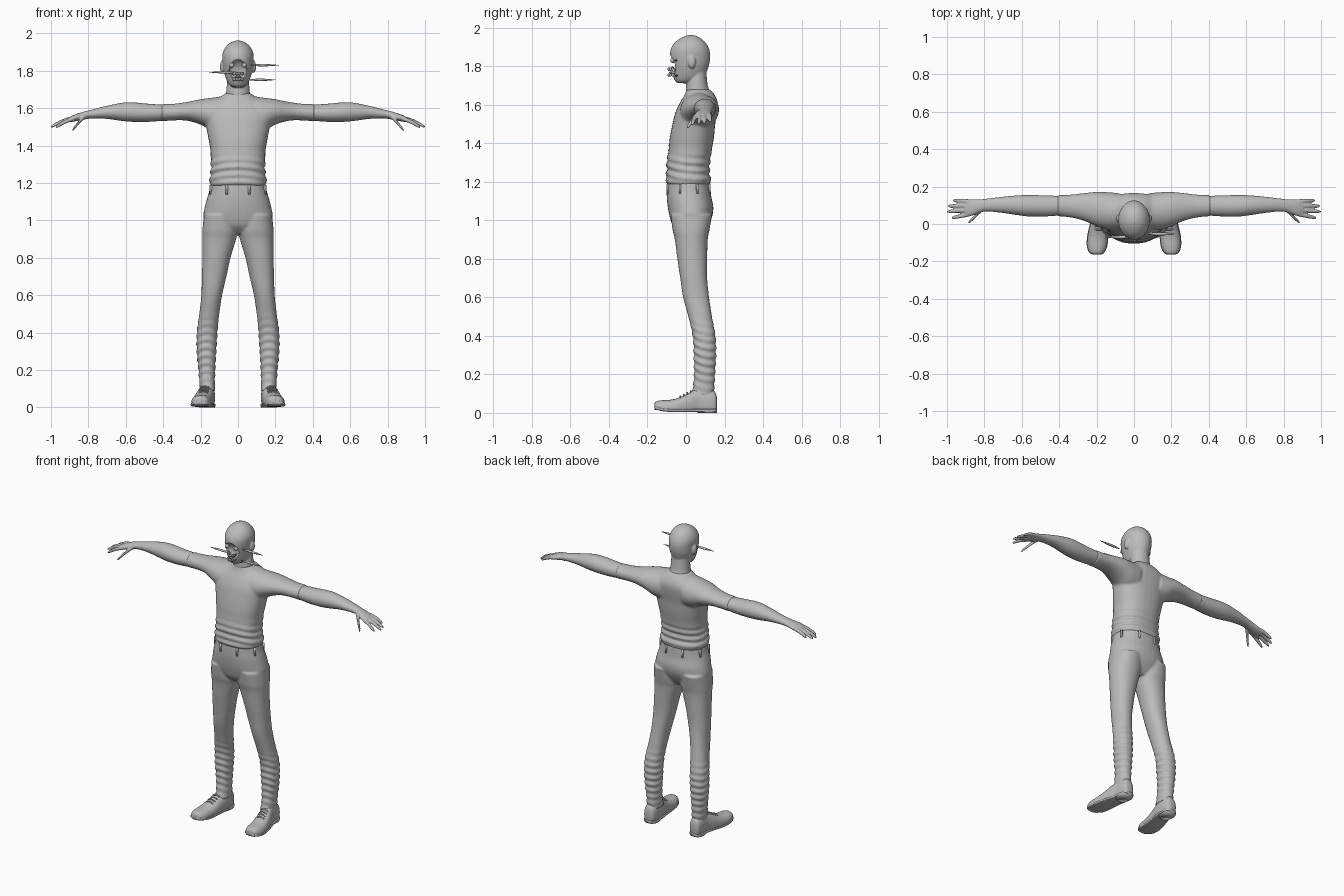
import bpy, bmesh, math
from mathutils import Vector

cube = bpy.data.objects.get("Cube")
if cube:
    bpy.data.objects.remove(cube, do_unlink=True)

grey = bpy.data.materials.new("plain grey")
grey.use_nodes = True
grey.diffuse_color = (0.5, 0.5, 0.5, 1)
grey.node_tree.nodes["Principled BSDF"].inputs["Base Color"].default_value = (0.5, 0.5, 0.5, 1)


def spline(rings, steps):
    """Smooth in-between rings (Catmull-Rom)."""
    out = []
    last = len(rings) - 1
    for i in range(last):
        a, b = rings[max(i - 1, 0)], rings[i]
        c, d = rings[i + 1], rings[min(i + 2, last)]
        for s in range(steps):
            t = s / steps
            out.append([q + t * (r - p) / 2 + t * t * (2 * p - 5 * q + 4 * r - e) / 2
                        + t ** 3 * (3 * q - p - 3 * r + e) / 2
                        for p, q, r, e in zip(a, b, c, d)])
    return out + [list(rings[last])]


def loft(bm, rings, axis="z", side=1, sides=32, power=2.0, floor=-9, fold=None, steps=4):
    """Rings are (position, low a, high a, low b, high b) across the axis."""
    loops = []
    for t, a0, a1, b0, b1 in spline(rings, steps):
        loop = []
        for k in range(sides):
            ang = math.tau * k / sides
            c, s = math.cos(ang), math.sin(ang)
            grow = 0
            if fold and fold[0] < t < fold[1]:
                fade = math.sin(math.pi * (t - fold[0]) / (fold[1] - fold[0]))
                grow = fold[2] * fade * math.sin(t * 150 + 2 * math.sin(ang) + math.cos(2 * ang))
            a = (a0 + a1) / 2 + ((a1 - a0) / 2 + grow) * math.copysign(abs(c) ** (2 / power), c)
            b = (b0 + b1) / 2 + ((b1 - b0) / 2 + grow) * math.copysign(abs(s) ** (2 / power), s)
            x, y, z = {"z": (a, b, t), "x": (t, a, b), "y": (a, t, b)}[axis]
            loop.append(bm.verts.new((x * side, y, max(z, floor))))
        loops.append(loop)
    for low, high in zip(loops, loops[1:]):
        for k in range(sides):
            n = (k + 1) % sides
            bm.faces.new((low[k], low[n], high[n], high[k]))
    bm.faces.new(loops[0])
    bm.faces.new(loops[-1])


def bake(obj):
    deps = bpy.context.evaluated_depsgraph_get()
    mesh = bpy.data.meshes.new_from_object(obj.evaluated_get(deps))
    obj.modifiers.clear()
    obj.data = mesh


def finish(name, bm, voxel=0, smooth=4):
    bmesh.ops.recalc_face_normals(bm, faces=bm.faces[:])
    mesh = bpy.data.meshes.new(name)
    bm.to_mesh(mesh)
    bm.free()
    obj = bpy.data.objects.new(name, mesh)
    bpy.context.collection.objects.link(obj)
    if voxel:
        blend = obj.modifiers.new("blend", "REMESH")
        blend.mode = "VOXEL"
        blend.voxel_size = voxel
        soft = obj.modifiers.new("soften", "SMOOTH")
        soft.factor, soft.iterations = 0.5, smooth
        bake(obj)
    obj.data.materials.clear()
    obj.data.materials.append(grey)
    obj.data.shade_smooth()
    return obj


def even(rows):
    """Rows with a half width become rings centred on x = 0."""
    return [(z, -w, w, y0, y1) for z, w, y0, y1 in rows]


def ball(bm, centre, size):
    new = bmesh.ops.create_uvsphere(bm, u_segments=16, v_segments=10, radius=1)["verts"]
    for v in new:
        v.co = Vector(centre) + Vector(p * s for p, s in zip(v.co, size))


# Shirt: torso blended with two sleeves
torso = even([(1.185, .148, -.098, .127), (1.21, .153, -.104, .13), (1.25, .147, -.1, .122),
              (1.3, .145, -.1, .125), (1.37, .147, -.09, .135), (1.43, .157, -.084, .145),
              (1.5, .17, -.07, .152), (1.56, .182, -.055, .162), (1.61, .165, -.032, .165),
              (1.65, .11, -.008, .15), (1.68, .068, .002, .125)])
sleeve = [(.08, -.03, .165, 1.47, 1.665), (.14, -.03, .17, 1.48, 1.656),
          (.2, -.012, .172, 1.512, 1.648), (.27, .018, .165, 1.533, 1.634),
          (.34, .035, .157, 1.535, 1.624), (.41, .042, .154, 1.53, 1.622)]
bm = bmesh.new()
loft(bm, torso, power=2.3, fold=(1.17, 1.36, .006), steps=8)
for side in (1, -1):
    loft(bm, sleeve, "x", side)
shirt = finish("shirt", bm, .007, 5)

# Button strip down the chest
bm = bmesh.new()
bmesh.ops.create_grid(bm, x_segments=1, y_segments=60, size=1)
for v in bm.verts:
    v.co = (.012 + v.co.x * .004, -.2, 1.43 + v.co.y * .21)
strip = finish("button_strip", bm)
wrap = strip.modifiers.new("wrap", "SHRINKWRAP")
wrap.target = shirt
wrap.wrap_method = "PROJECT"
wrap.use_project_y = True
wrap.use_positive_direction = True
wrap.offset = .002
bake(strip)

# Trousers: hips blended with two legs
hips = even([(.93, .05, -.03, .085), (.97, .14, -.068, .113), (1.02, .183, -.085, .136),
             (1.07, .178, -.095, .142), (1.12, .165, -.1, .132), (1.16, .153, -.1, .128),
             (1.198, .147, -.098, .125)])
leg = [(1.03, .01, .182, -.08, .136), (.95, .0, .19, -.07, .122), (.9, .01, .19, -.058, .113),
       (.8, .04, .19, -.045, .11), (.7, .062, .193, -.03, .11), (.6, .085, .196, -.015, .12),
       (.5, .1, .207, .012, .135), (.4, .11, .22, .035, .153), (.3, .116, .22, .04, .156),
       (.2, .122, .211, .042, .151), (.13, .123, .206, .035, .147), (.09, .12, .206, .025, .146)]
bm = bmesh.new()
loft(bm, hips, power=2.2)
for side in (1, -1):
    loft(bm, leg, side=side, power=2.2, fold=(.07, .5, .005), steps=12)
finish("trousers", bm, .007, 4)

# Belt loops around the waistband
bm = bmesh.new()
for k in range(8):
    ang = math.tau * (k + .5) / 8
    x, y = .157 * math.cos(ang), .014 + .117 * math.sin(ang)
    loft(bm, [(1.14, x - .006, x + .006, y - .006, y + .006),
              (1.19, x - .006, x + .006, y - .006, y + .006)], sides=8, power=4, steps=1)
finish("belt_loops", bm)

# Bare arms with hands
arm = [(.39, .046, .15, 1.534, 1.618), (.48, .04, .153, 1.527, 1.624), (.56, .04, .155, 1.527, 1.631),
       (.62, .047, .153, 1.532, 1.629), (.7, .059, .146, 1.543, 1.613), (.78, .067, .136, 1.545, 1.593),
       (.82, .062, .132, 1.54, 1.583), (.87, .043, .132, 1.53, 1.567), (.905, .043, .128, 1.525, 1.552)]
# Each finger: start and tip as (x, y, z)
fingers = [((.88, .121, 1.547), (.968, .126, 1.512)), ((.88, .098, 1.547), (.995, .096, 1.503)),
           ((.88, .075, 1.545), (1.0, .066, 1.5)), ((.88, .052, 1.543), (.975, .032, 1.497)),
           ((.815, .075, 1.557), (.887, .005, 1.48))]
for side, label in ((1, "left"), (-1, "right")):
    bm = bmesh.new()
    loft(bm, arm, "x", side)
    for start, tip in fingers:
        rings = []
        for t, r in ((0, .012), (.4, .0115), (.85, .0095), (1, .004)):
            x, y, z = Vector(start).lerp(Vector(tip), t)
            z += .006 * math.sin(math.pi * t)
            rings.append((x, y - r, y + r, z - r, z + r))
        loft(bm, rings, "x", side, sides=12)
    finish(label + "_arm", bm, .0045, 3)

# Head blended with neck and ears
neck = even([(1.62, .08, .01, .135), (1.66, .067, .0, .127), (1.7, .062, .0, .113), (1.78, .055, .015, .105)])
skull = even([(1.712, .022, -.04, .02), (1.722, .043, -.055, .05), (1.75, .061, -.068, .095),
              (1.8, .077, -.075, .118), (1.85, .083, -.084, .126), (1.89, .083, -.079, .12),
              (1.925, .068, -.057, .1), (1.95, .042, -.022, .07), (1.962, .012, .01, .04)])
bm = bmesh.new()
loft(bm, neck)
loft(bm, skull)
for side in (1, -1):
    ball(bm, (side * .084, .03, 1.822), (.013, .02, .033))
head = finish("head", bm, .005, 3)
# Hollow opening in the face
for v in head.data.vertices:
    d = (v.co.x / .045) ** 2 + ((v.co.z - 1.805) / .055) ** 2
    if v.co.y < -.02 and d < 1:
        v.co.y += .045 * (1 - d) ** .4

# Eyes
bm = bmesh.new()
for side in (1, -1):
    ball(bm, (side * .033, -.068, 1.83), (.013, .013, .013))
finish("eyes", bm)

# Teeth in two arched rows, with the tongue between
bm = bmesh.new()
for z in (1.785, 1.755):
    for k in range(9):
        ang = math.pi * (k + .5) / 9
        ball(bm, (.026 * math.cos(ang), -.05 - .04 * math.sin(ang), z), (.006, .006, .009))
ball(bm, (0, -.06, 1.768), (.016, .028, .008))
finish("teeth", bm)

# Loose thin slivers beside the face: start, tip, y, z
bm = bmesh.new()
for x0, x1, y, z in ((.07, .22, -.053, 1.83), (0, -.155, -.07, 1.792), (.06, .2, -.05, 1.752)):
    rings = []
    for t, r in ((0, .003), (.3, .008), (.65, .007), (1, .001)):
        rings.append((x0 + (x1 - x0) * t, y - r, y + r, z - r * .8, z + r * .8))
    loft(bm, rings, "x", sides=10)
finish("face_slivers", bm)

# Shoes with soles, heels and laces
shoe = [(-.164, .182, .212, .022, .045), (-.155, .163, .235, .0, .06), (-.12, .146, .249, -.02, .066),
        (-.07, .14, .248, -.02, .07), (-.02, .135, .238, -.02, .086), (.03, .13, .224, -.02, .112),
        (.07, .124, .211, -.02, .13), (.12, .124, .206, -.02, .128), (.15, .133, .2, -.01, .11),
        (.16, .145, .188, .02, .08)]
for side, label in ((1, "left"), (-1, "right")):
    bm = bmesh.new()
    loft(bm, shoe, "y", side, power=2.3, floor=.014)
    finish(label + "_shoe", bm)
    bm = bmesh.new()
    sole = []
    for y, x0, x1, _, _ in shoe:
        lift = .014 * max(0, (-y - .1) / .06)
        sole.append((y, x0 - .003, x1 + .003, .004 + lift, .02 + lift))
    loft(bm, sole, "y", side, power=5)
    loft(bm, [(z, .124, .209, .06, .16) for z in (0, .016)], side=side, power=2.6, steps=1)
    finish(label + "_sole", bm)
    bm = bmesh.new()
    for k in range(4):
        y, z = -.03 + k * .018, .086 + k * .009
        mid = .186 - k * .003
        loft(bm, [(mid - .025, y - .003, y + .003, z - .012, z - .004), (mid, y - .004, y + .004, z - .003, z + .005),
                  (mid + .025, y - .003, y + .003, z - .012, z - .004)], "x", side, sides=8)
    finish(label + "_laces", bm)
